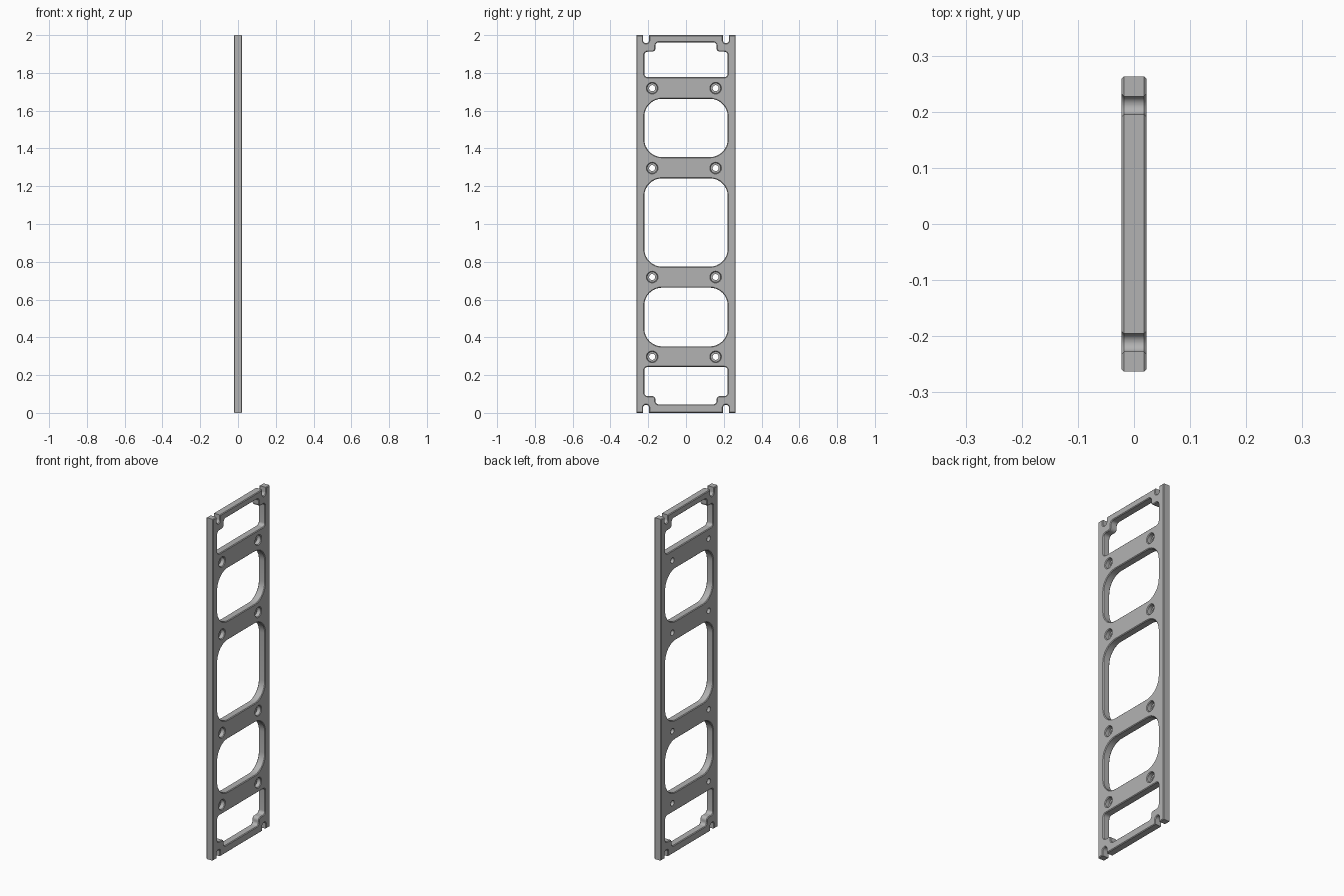
import bpy, bmesh, math
from mathutils import Vector

if "Cube" in bpy.data.objects:
    bpy.data.objects.remove(bpy.data.objects["Cube"])

H = 0.022    # half thickness
C = 0.004    # edge chamfer


def fillet(points, seg=8):
    """Round each (y, z, radius) corner of a counter-clockwise polygon."""
    out, n = [], len(points)
    for i, (y, z, r) in enumerate(points):
        p = Vector((y, z))
        if r == 0:
            out.append(p)
            continue
        a = (Vector(points[i - 1][:2]) - p).normalized()
        b = (Vector(points[(i + 1) % n][:2]) - p).normalized()
        half = a.angle(b) / 2
        centre = p + (a + b).normalized() * r / math.sin(half)
        start = p + a * r / math.tan(half) - centre
        end = p + b * r / math.tan(half) - centre
        turn = math.atan2(start.x * end.y - start.y * end.x, start.dot(end))
        for k in range(seg + 1):
            t = turn * k / seg
            out.append(centre + Vector((start.x * math.cos(t) - start.y * math.sin(t),
                                        start.x * math.sin(t) + start.y * math.cos(t))))
    # drop coincident points where two arcs meet
    return [p for i, p in enumerate(out) if (p - out[i - 1]).length > 1e-5]


def offset(loop, d):
    """Move a counter-clockwise loop outward by d."""
    out = []
    for i, p in enumerate(loop):
        e1 = (p - loop[i - 1]).normalized()
        e2 = (loop[(i + 1) % len(loop)] - p).normalized()
        n1, n2 = Vector((e1.y, -e1.x)), Vector((e2.y, -e2.x))
        out.append(p + (n1 + n2) * d / (1 + n1.dot(n2)))
    return out


def rect(y0, y1, z0, z1, r):
    return fillet([(y0, z0, r), (y1, z0, r), (y1, z1, r), (y0, z1, r)])


def circle(y, z, r, n=32):
    return [Vector((y + r * math.cos(2 * math.pi * k / n),
                    z + r * math.sin(2 * math.pi * k / n))) for k in range(n)]


bm = bmesh.new()
cap_edges = []


def wall(loop, rings):
    """Skin a loop through (x, outward offset) rings; end rings border the caps."""
    rows = [[bm.verts.new((x, p.x, p.y)) for p in offset(loop, d)] for x, d in rings]
    n = len(loop)
    for a, b in zip(rows, rows[1:]):
        for i in range(n):
            j = (i + 1) % n
            bm.faces.new((a[i], a[j], b[j], b[i]))
    for side, row in enumerate((rows[0], rows[-1])):
        cap_edges.append((side, [bm.edges.get((row[i], row[(i + 1) % n])) for i in range(n)]))


# Outer frame outline with an open slot near each corner
W, S, HW, D = 0.263, 0.2115, 0.016, 0.043


def slot(y, z, inward, along):
    r = HW * 0.99
    return [(y - along * HW, z, 0), (y - along * HW, z + inward * D, r),
            (y + along * HW, z + inward * D, r), (y + along * HW, z, 0)]


outline = ([(-W, 0, 0)] + slot(-S, 0, 1, 1) + slot(S, 0, 1, 1) + [(W, 0, 0), (W, 2, 0)]
           + slot(S, 2, -1, -1) + slot(-S, 2, -1, -1) + [(-W, 2, 0)])
wall(fillet(outline), [(-H, -C), (-H + C, 0), (H - C, 0), (H, -C)])

# Large rounded windows
opening = [(-H, C), (-H + C, 0), (H - C, 0), (H, C)]
Y = 0.221
for z0, z1 in ((0.352, 0.663), (0.774, 1.242), (1.354, 1.663)):
    wall(rect(-Y, Y, z0, z1, 0.095), opening)

# End windows with stepped corners around the slots
N, r = 0.162, 0.018
wall(fillet([(-Y, 1.777, r), (Y, 1.777, r), (Y, 1.912, r), (N, 1.912, r), (N, 1.962, r),
             (-N, 1.962, r), (-N, 1.912, r), (-Y, 1.912, r)]), opening)
wall(fillet([(-N, 0.045, r), (N, 0.045, r), (N, 0.089, r), (Y, 0.089, r), (Y, 0.243, r),
             (-Y, 0.243, r), (-Y, 0.089, r), (-N, 0.089, r)]), opening)

# Counterbored screw holes
for z in (0.297, 0.719, 1.296, 1.719):
    for y in (-0.179, 0.157):
        wall(circle(y, z, 0.016), [(-H, 0), (-0.004, 0), (-0.004, 0.011),
                                   (H - C, 0.011), (H, 0.011 + C)])

# Flat faces of the plate
for side, normal in ((0, (-1, 0, 0)), (1, (1, 0, 0))):
    edges = [e for s, es in cap_edges if s == side for e in es]
    bmesh.ops.triangle_fill(bm, use_beauty=True, use_dissolve=False, edges=edges, normal=normal)
bmesh.ops.recalc_face_normals(bm, faces=bm.faces)

mesh = bpy.data.meshes.new("frame_plate")
bm.to_mesh(mesh)
bm.free()
plate = bpy.data.objects.new("frame_plate", mesh)
bpy.context.collection.objects.link(plate)

grey = bpy.data.materials.new("plain_grey")
grey.diffuse_color = (0.45, 0.45, 0.45, 1)
grey.use_nodes = True
grey.node_tree.nodes["Principled BSDF"].inputs["Base Color"].default_value = grey.diffuse_color
mesh.materials.append(grey)

bpy.context.view_layer.objects.active = plate
plate.select_set(True)
bpy.ops.object.shade_smooth_by_angle(angle=math.radians(30))
